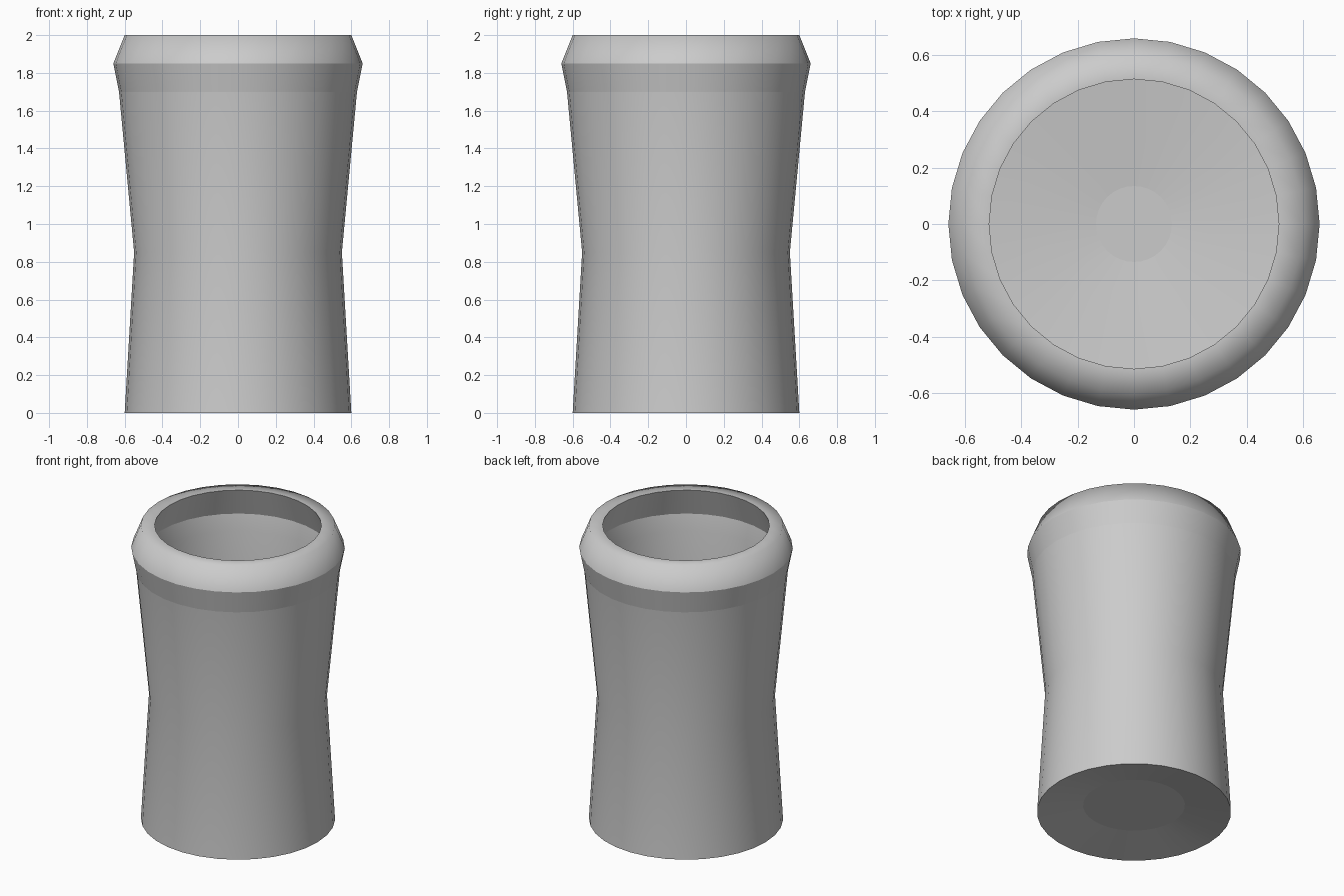
import bpy, bmesh, math

if "Cube" in bpy.data.objects:
    bpy.data.objects.remove(bpy.data.objects["Cube"])

SIDES = 32

# Cup profile from the recessed underside, up the outside, over the lip, down to the floor:
# (radius, height, crease on this ring)
PROFILE = [
    (0.315, 0.05, True),
    (0.60, 0.00, True),
    (0.55, 0.85, False),
    (0.63, 1.70, True),
    (0.66, 1.85, True),
    (0.60, 2.00, False),
    (0.515, 2.00, True),
    (0.58, 1.81, True),
    (0.56, 1.70, False),
    (0.515, 0.85, False),
    (0.53, 0.13, True),
    (0.135, 0.09, True),
]

bm = bmesh.new()

# Rings of the turned body
rings = []
for r, z, _ in PROFILE:
    rings.append([bm.verts.new((r * math.cos(2 * math.pi * i / SIDES),
                                r * math.sin(2 * math.pi * i / SIDES), z))
                  for i in range(SIDES)])

# Skin between neighbouring rings
for a, b in zip(rings, rings[1:]):
    for i in range(SIDES):
        j = (i + 1) % SIDES
        bm.faces.new((a[i], a[j], b[j], b[i]))

# Underside disc and inner floor disc
bm.faces.new(rings[0][::-1])
bm.faces.new(rings[-1])

# Smooth shading with chosen creases
bmesh.ops.recalc_face_normals(bm, faces=bm.faces[:])
for f in bm.faces:
    f.smooth = True
for ring, (_, _, sharp) in zip(rings, PROFILE):
    if sharp:
        for i in range(SIDES):
            bm.edges.get((ring[i], ring[(i + 1) % SIDES])).smooth = False

mesh = bpy.data.meshes.new("cup")
bm.to_mesh(mesh)
bm.free()
bpy.context.collection.objects.link(bpy.data.objects.new("cup", mesh))
